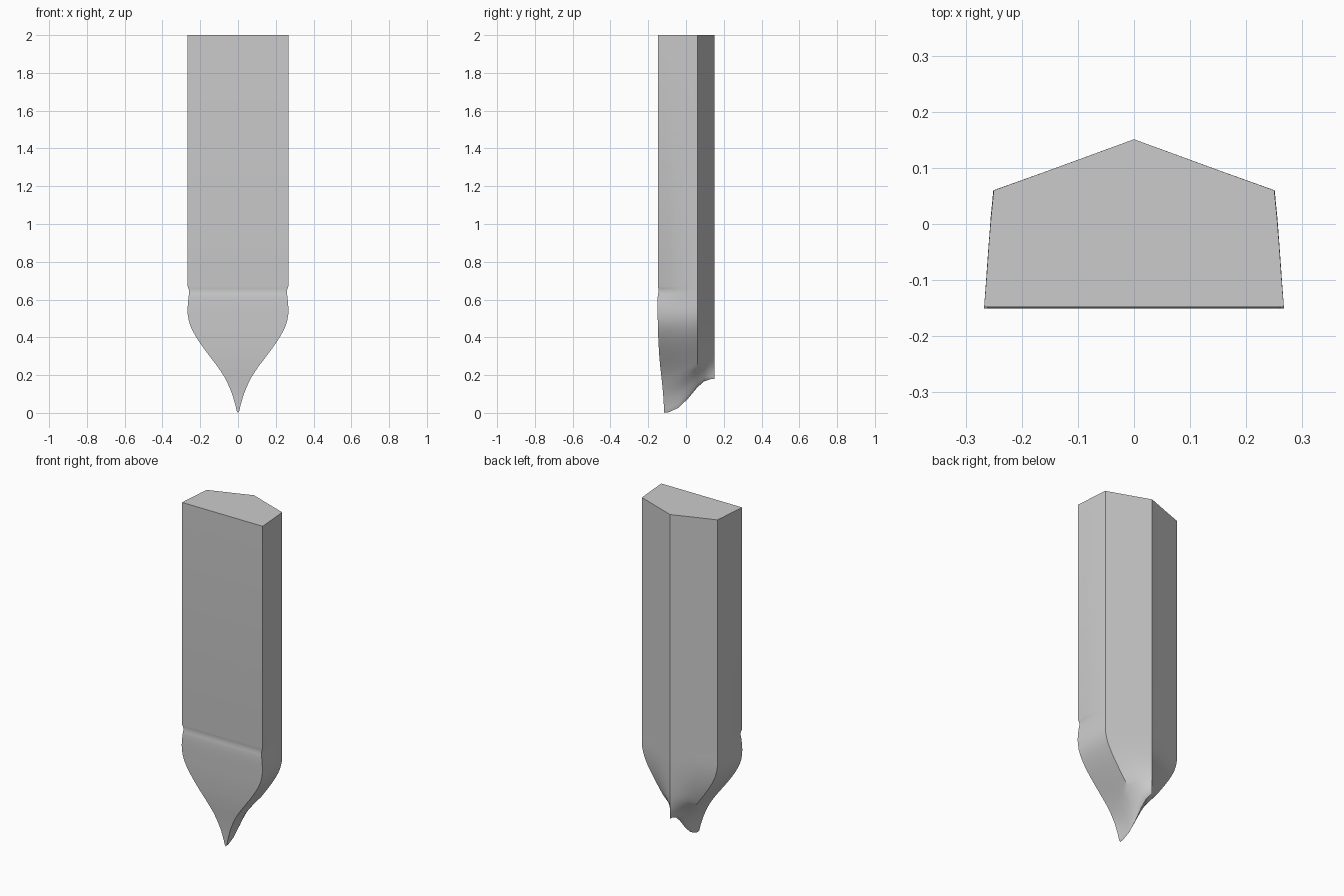
import bpy, bmesh, math

if "Cube" in bpy.data.objects:
    bpy.data.objects.remove(bpy.data.objects["Cube"])

# Half-width of the tapering tip by height, and the y of its front face
WIDTH = [(0, 0), (.01, .007), (.03, .011), (.06, .019), (.1, .031), (.15, .051), (.2, .077),
         (.25, .112), (.3, .15), (.34, .18), (.38, .208), (.42, .233), (.46, .252),
         (.5, .264), (.54, .268), (.58, .267), (.67, .267)]
FRONT_Y = [(0, -.115), (.1, -.121), (.18, -.129), (.25, -.137), (.32, -.143), (.42, -.148),
           (.56, -.151), (.62, -.15), (.645, -.145), (.67, -.148)]
# Shallow neck where tip meets shaft
DIP = [(.54, 0), (.60, -.003), (.625, -.007), (.645, -.009), (.655, -.007), (.67, 0)]
LEVELS = [.67, .66, .645, .63, .61, .58, .55, .52, .49, .46, .43, .4, .37, .34, .31, .28,
          .25, .22, .19, .16, .13, .1, .08, .06, .04, .025, .01, 0]
# Cross-section columns, front to back: shaft x, y, lowest z, neck strength
COLUMNS = [(.267, -.148, 0, 1), (.2625, -.09, .004, .6), (.259, -.04, .027, .3),
           (.255, .01, .075, .1), (.25, .06, .135, 0), (.15, .096, .167, 0),
           (.06, .129, .178, 0), (0, .151, .18, 0)]
JOIN = .67


def sample(table, v):
    if v <= table[0][0]:
        return table[0][1]
    for (a, p), (b, q) in zip(table, table[1:]):
        if v <= b:
            return p + (q - p) * (v - a) / (b - a)
    return table[-1][1]


def ring(level):
    half = []
    for i, (x, y, low, neck) in enumerate(COLUMNS):
        z = level
        if level <= JOIN:
            z = low + level * (JOIN - low) / JOIN
            x *= sample(WIDTH, z) / .267
            x += neck * sample(DIP, z)
            if low:
                x *= min(1, level / .15) ** .5
            if i == 0:
                y = sample(FRONT_Y, z)
        half.append((x, y, z))
    return half + [(-x, y, z) for x, y, z in reversed(half[:-1])]


# Faceted shaft lofted down into a pointed keel
bm = bmesh.new()
rings = [[bm.verts.new(p) for p in ring(v)] for v in [2] + LEVELS]
n = len(rings[0])
for a, b in zip(rings, rings[1:]):
    for i in range(n):
        j = (i + 1) % n
        bm.faces.new((a[i], b[i], b[j], a[j]))
bm.faces.new(rings[0])
bmesh.ops.remove_doubles(bm, verts=bm.verts[:], dist=.0002)
bmesh.ops.recalc_face_normals(bm, faces=bm.faces[:])
mesh = bpy.data.meshes.new("pointed_stake")
bm.to_mesh(mesh)
bm.free()
stake = bpy.data.objects.new("pointed_stake", mesh)
bpy.context.collection.objects.link(stake)
bpy.context.view_layer.objects.active = stake
stake.select_set(True)
bpy.ops.object.shade_smooth_by_angle(angle=math.radians(30))
